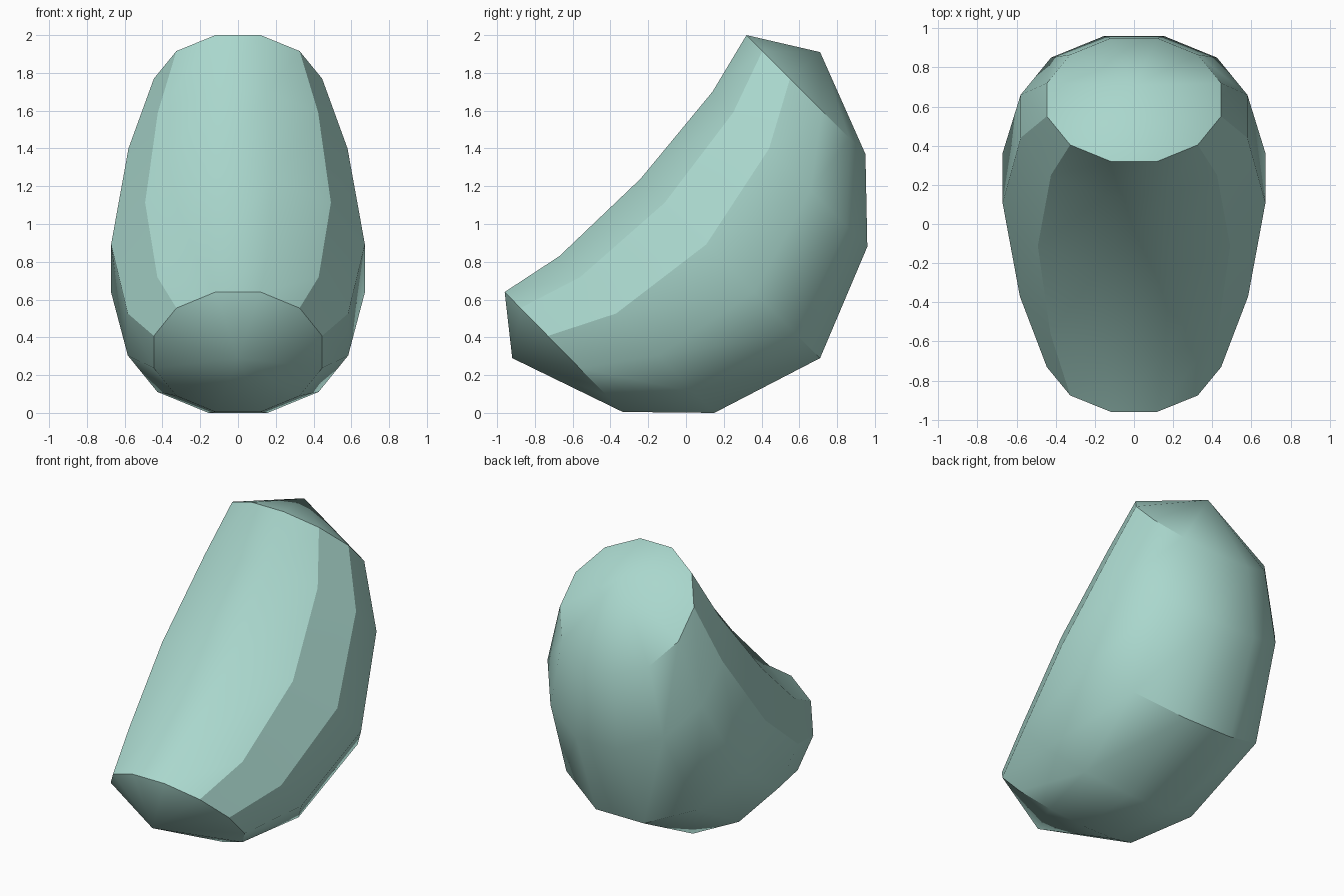
import bpy, bmesh, math
from mathutils import Vector

if "Cube" in bpy.data.objects:
    bpy.data.objects.remove(bpy.data.objects["Cube"])

SIDES = 12
# Inner and outer (y, z) ends of each ring across the bend
RINGS = [((-0.96, 0.64), (-0.335, 0.005)),
         ((-0.67, 0.83), (0.15, 0.0)),
         ((-0.24, 1.24), (0.71, 0.29)),
         ((0.14, 1.70), (0.96, 0.88)),
         ((0.32, 2.0), (0.95, 1.37))]
# Pointed centres of the two end caps
TIPS = [(-0.92, 0.29), (0.71, 1.91)]

mint = bpy.data.materials.new("pale_mint")
mint.diffuse_color = (0.40, 0.68, 0.61, 1)
mint.use_nodes = True
mint.node_tree.nodes["Principled BSDF"].inputs["Base Color"].default_value = mint.diffuse_color

bm = bmesh.new()


def ring(inner, outer):
    """Regular polygon whose flat sides touch the inner and outer points."""
    a, b = Vector((0, *inner)), Vector((0, *outer))
    centre, across = (a + b) / 2, (a - b).normalized()
    radius = (a - b).length / 2 / math.cos(math.pi / SIDES)
    verts = []
    for i in range(SIDES):
        t = 2 * math.pi * (i + 0.5) / SIDES
        offset = across * math.cos(t) + Vector((1, 0, 0)) * math.sin(t)
        verts.append(bm.verts.new(centre + offset * radius))
    return verts


# Curved body
loops = [ring(*r) for r in RINGS]
for low, high in zip(loops, loops[1:]):
    for i in range(SIDES):
        j = (i + 1) % SIDES
        bm.faces.new((low[i], low[j], high[j], high[i]))

# Shallow cone caps
for loop, tip in zip((loops[0], loops[-1]), TIPS):
    apex = bm.verts.new((0, *tip))
    for i in range(SIDES):
        bm.faces.new((loop[i], loop[(i + 1) % SIDES], apex))

bmesh.ops.recalc_face_normals(bm, faces=bm.faces)
mesh = bpy.data.meshes.new("bean_body")
bm.to_mesh(mesh)
bm.free()
body = bpy.data.objects.new("bean_body", mesh)
bpy.context.collection.objects.link(body)
mesh.materials.append(mint)

# Smooth sides with crisp cap rims
bpy.context.view_layer.objects.active = body
body.select_set(True)
bpy.ops.object.shade_smooth_by_angle(angle=math.radians(30))
